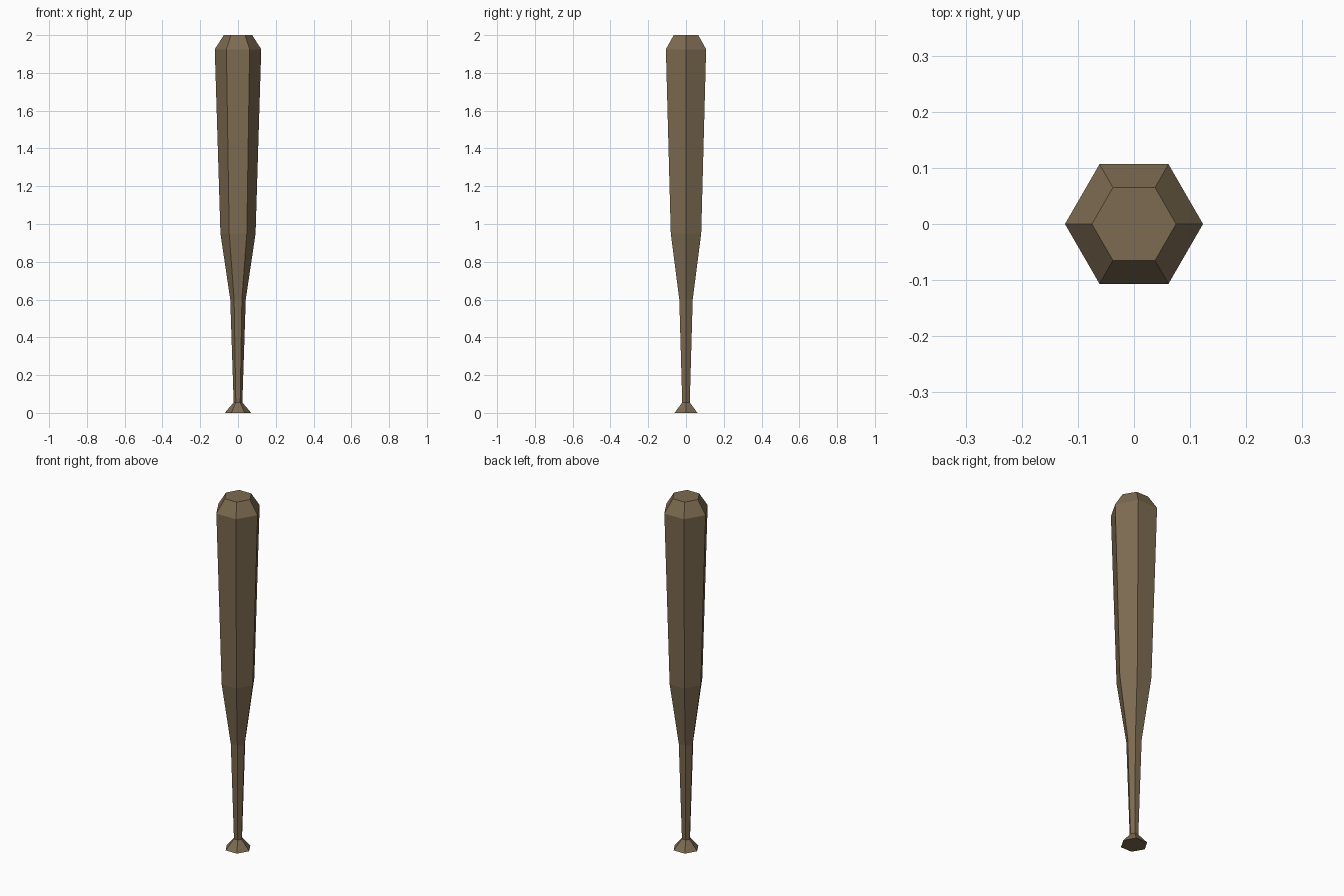
import bpy, bmesh, math

if "Cube" in bpy.data.objects:
    bpy.data.objects.remove(bpy.data.objects["Cube"])

SIDES = 6
# (radius, height) from knob to tip
PROFILE = [(0.07, 0.0), (0.023, 0.055), (0.041, 0.6),
           (0.093, 0.95), (0.123, 1.925), (0.075, 2.0)]

wood = bpy.data.materials.new("brown wood")
wood.diffuse_color = (0.205, 0.147, 0.082, 1)
wood.use_nodes = True
wood.node_tree.nodes["Principled BSDF"].inputs["Base Color"].default_value = wood.diffuse_color

# Bat: six-sided rings joined along the profile, capped at both ends
bm = bmesh.new()
rings = []
for r, z in PROFILE:
    rings.append([bm.verts.new((r * math.cos(math.tau * i / SIDES),
                                r * math.sin(math.tau * i / SIDES), z))
                  for i in range(SIDES)])
for low, high in zip(rings, rings[1:]):
    for i in range(SIDES):
        j = (i + 1) % SIDES
        bm.faces.new((low[i], low[j], high[j], high[i]))
bm.faces.new(rings[0][::-1])
bm.faces.new(rings[-1])

mesh = bpy.data.meshes.new("bat")
bm.to_mesh(mesh)
bm.free()
mesh.materials.append(wood)
bat = bpy.data.objects.new("bat", mesh)
bpy.context.collection.objects.link(bat)
